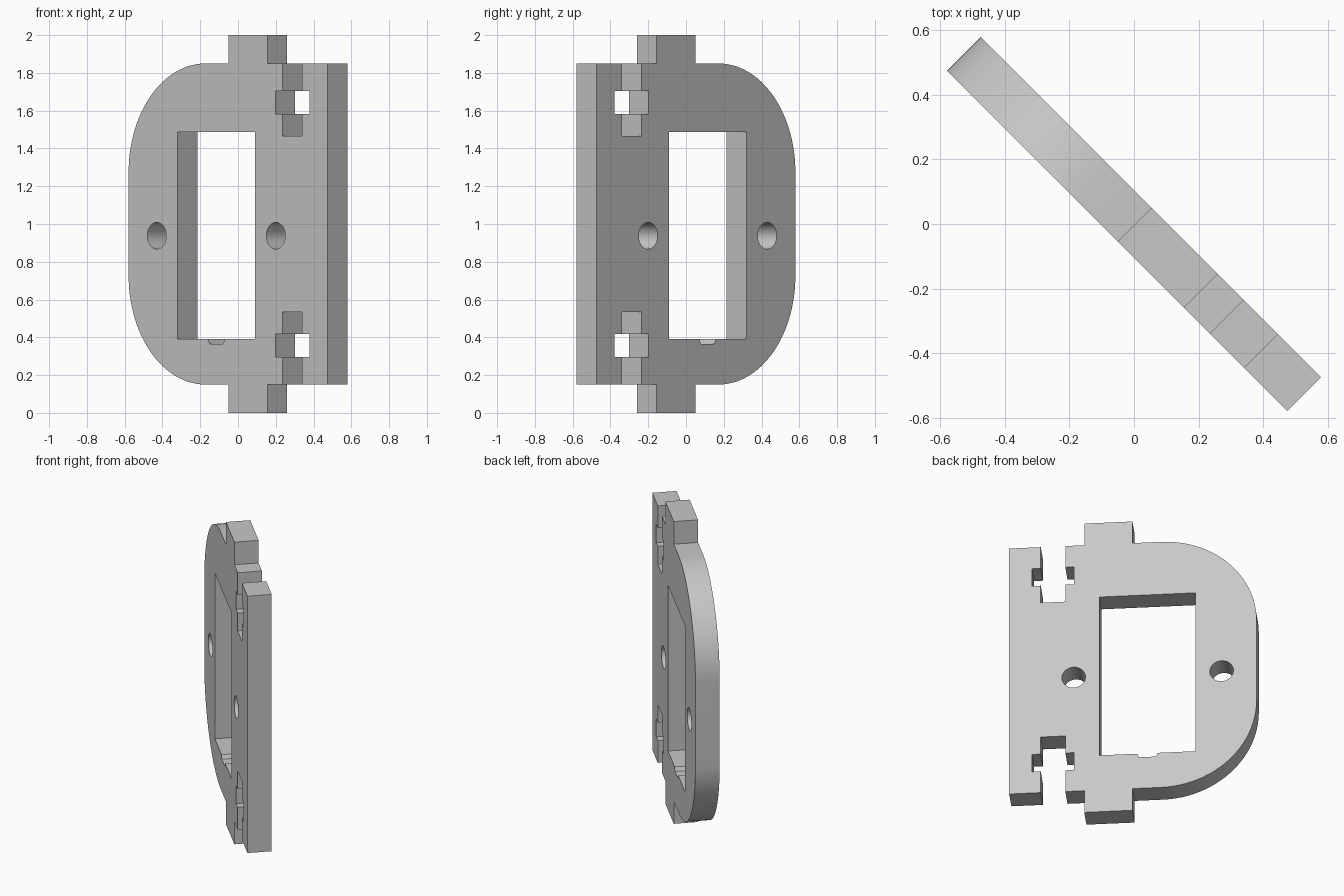
import bpy, bmesh
from math import sin, cos, pi, radians

cube = bpy.data.objects.get("Cube")
if cube:
    bpy.data.objects.remove(cube)

THICK = 0.148
HALF_W = 0.745     # half the plate length along its own width
MID = 1.0          # height of the mirror line
EDGE = 0.85        # plate edge, measured from the mirror line
RADIUS = 0.575     # rounded corners
SLOT = 0.481       # centre of the T-slots

grey = bpy.data.materials.new("plain grey")
grey.use_nodes = True
grey.diffuse_color = (0.58, 0.58, 0.58, 1)
grey.node_tree.nodes["Principled BSDF"].inputs["Base Color"].default_value = (0.58, 0.58, 0.58, 1)


def arc(cx, cy, r, start, end, steps):
    angles = [start + (end - start) * i / steps for i in range(steps + 1)]
    return [(cx + r * cos(a), cy + r * sin(a)) for a in angles]


# Upper half of the outline: rounded corner, tab, T-slot, square corner
upper = arc(RADIUS - HALF_W, EDGE - RADIUS, RADIUS, pi, pi / 2, 24)
upper += [(0.003, EDGE), (0.003, MID), (0.293, MID), (0.293, EDGE)]
left_slot = [(-0.074, EDGE), (-0.074, 0.703), (-0.127, 0.703),
             (-0.127, 0.583), (-0.074, 0.583), (-0.074, 0.465)]
upper += [(SLOT + u, h) for u, h in left_slot]
upper += [(SLOT - u, h) for u, h in reversed(left_slot)]
upper += [(HALF_W, EDGE)]

outline = [(u, MID + h) for u, h in upper] + [(u, MID - h) for u, h in reversed(upper)]

# Window with a small notch in its sill, and two screw holes
window = [(-0.378, 0.39), (-0.15, 0.39), (-0.138, 0.365), (-0.038, 0.365),
          (-0.026, 0.39), (0.202, 0.39), (0.202, 1.487), (-0.378, 1.487)]
holes = [arc(u, 0.938, 0.071, 0, 2 * pi, 40)[:-1] for u in (-0.534, 0.357)]

# Fill the profile and extrude it to the plate thickness
profile = bpy.data.curves.new("plate_profile", 'CURVE')
profile.dimensions = '2D'
profile.fill_mode = 'BOTH'
profile.extrude = THICK / 2
for loop in [outline, window] + holes:
    spline = profile.splines.new('POLY')
    spline.points.add(len(loop) - 1)
    for point, (u, h) in zip(spline.points, loop):
        point.co = (u, h, 0, 1)
    spline.use_cyclic_u = True

plate = bpy.data.objects.new("mounting_plate", profile)
bpy.context.collection.objects.link(plate)
bpy.ops.object.select_all(action='DESELECT')
plate.select_set(True)
bpy.context.view_layer.objects.active = plate
bpy.ops.object.convert(target='MESH')
plate = bpy.context.view_layer.objects.active

# Weld the caps to the walls
bm = bmesh.new()
bm.from_mesh(plate.data)
bmesh.ops.remove_doubles(bm, verts=bm.verts, dist=0.0005)
bmesh.ops.recalc_face_normals(bm, faces=bm.faces)
bm.to_mesh(plate.data)
bm.free()

# Stand the plate up, turned diagonally
plate.rotation_euler = (radians(90), 0, radians(-45))
plate.data.materials.clear()
plate.data.materials.append(grey)
bpy.ops.object.shade_smooth_by_angle(angle=radians(30))
